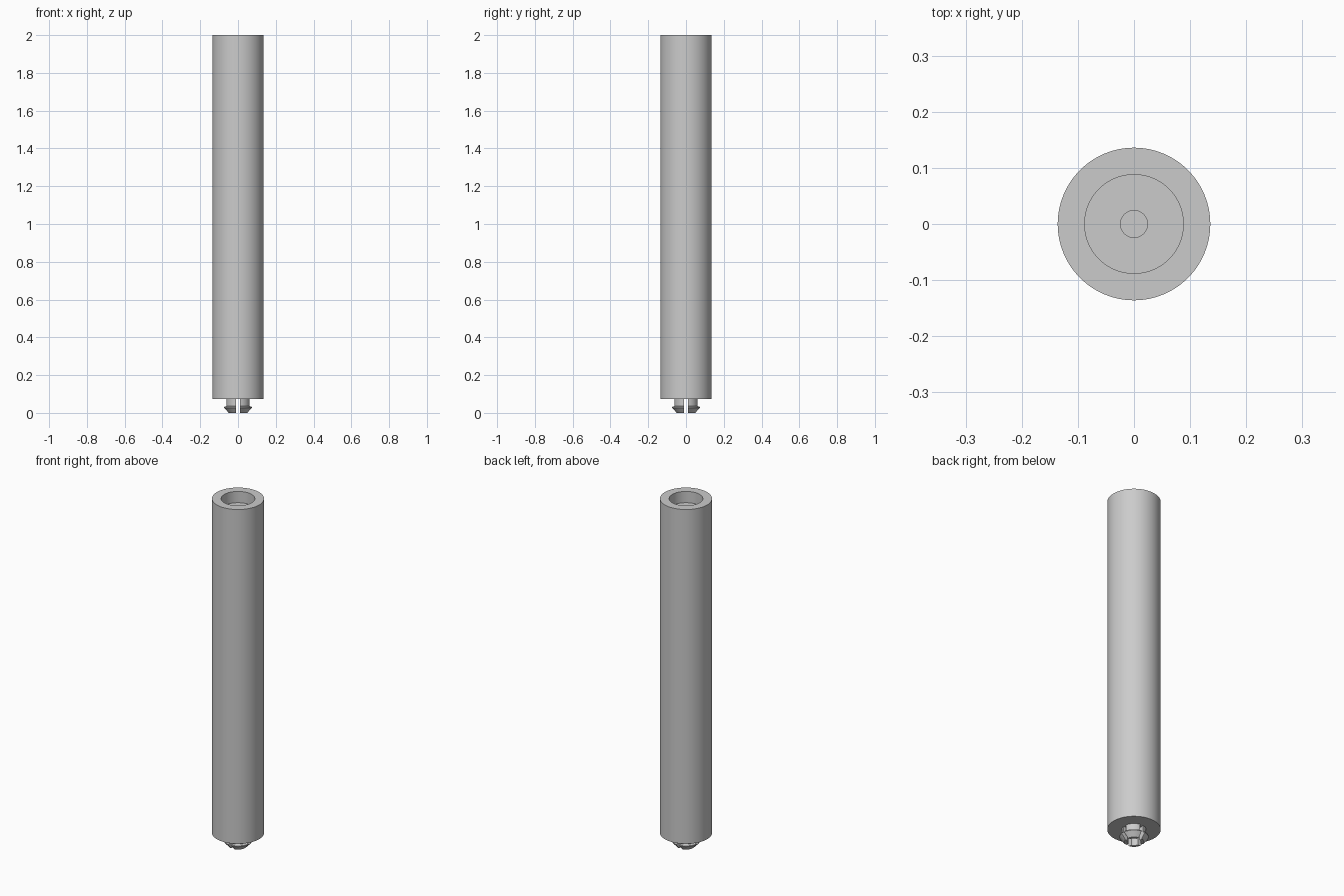
import bpy, bmesh, math

cube = bpy.data.objects.get("Cube")
if cube:
    bpy.data.objects.remove(cube, do_unlink=True)

grey = bpy.data.materials.new("light grey")
grey.use_nodes = True
grey.diffuse_color = (0.6, 0.6, 0.6, 1)
grey.node_tree.nodes["Principled BSDF"].inputs["Base Color"].default_value = (0.6, 0.6, 0.6, 1)


def lathe(name, profile, steps, closed=False):
    """Revolve (radius, height) points around the z axis."""
    bm = bmesh.new()
    verts = [bm.verts.new((r, 0, z)) for r, z in profile]
    pairs = list(zip(verts, verts[1:]))
    if closed:
        pairs.append((verts[-1], verts[0]))
    edges = [bm.edges.new(p) for p in pairs]
    bmesh.ops.spin(bm, geom=verts + edges, cent=(0, 0, 0), axis=(0, 0, 1),
                   angle=math.tau, steps=steps)
    bmesh.ops.remove_doubles(bm, verts=bm.verts, dist=0.0001)
    bmesh.ops.recalc_face_normals(bm, faces=bm.faces)
    mesh = bpy.data.meshes.new(name)
    bm.to_mesh(mesh)
    bm.free()
    mesh.materials.append(grey)
    obj = bpy.data.objects.new(name, mesh)
    bpy.context.collection.objects.link(obj)
    return obj


def smooth(obj):
    bpy.ops.object.select_all(action="DESELECT")
    obj.select_set(True)
    bpy.context.view_layer.objects.active = obj
    bpy.ops.object.shade_smooth_by_angle(angle=math.radians(30))


# Long post with a stepped socket in the top
post = lathe("post", [(0, 0.073), (0.136, 0.073), (0.136, 2), (0.088, 2),
                      (0.088, 1.935), (0.024, 1.935), (0.024, 1.8), (0, 1.8)], 96)
smooth(post)

# Hollow barbed snap peg
peg = lathe("snap_peg", [(0.035, 0), (0.05, 0), (0.074, 0.027), (0.074, 0.032),
                         (0.062, 0.036), (0.062, 0.074), (0.035, 0.074)], 64, closed=True)

# Crossed slots split the peg into four prongs
for name, size in (("slot_x", (0.3, 0.02, 0.2)), ("slot_y", (0.02, 0.3, 0.2))):
    bpy.ops.mesh.primitive_cube_add(size=1, location=(0, 0, 0.05))
    cutter = bpy.context.object
    cutter.name = name
    cutter.scale = size
    bpy.ops.object.transform_apply(location=False, rotation=False, scale=True)
    cut = peg.modifiers.new(name, "BOOLEAN")
    cut.operation = "DIFFERENCE"
    cut.solver = "EXACT"
    cut.object = cutter
    bpy.context.view_layer.objects.active = peg
    bpy.ops.object.modifier_apply(modifier=cut.name)
    bpy.data.objects.remove(cutter, do_unlink=True)
smooth(peg)
